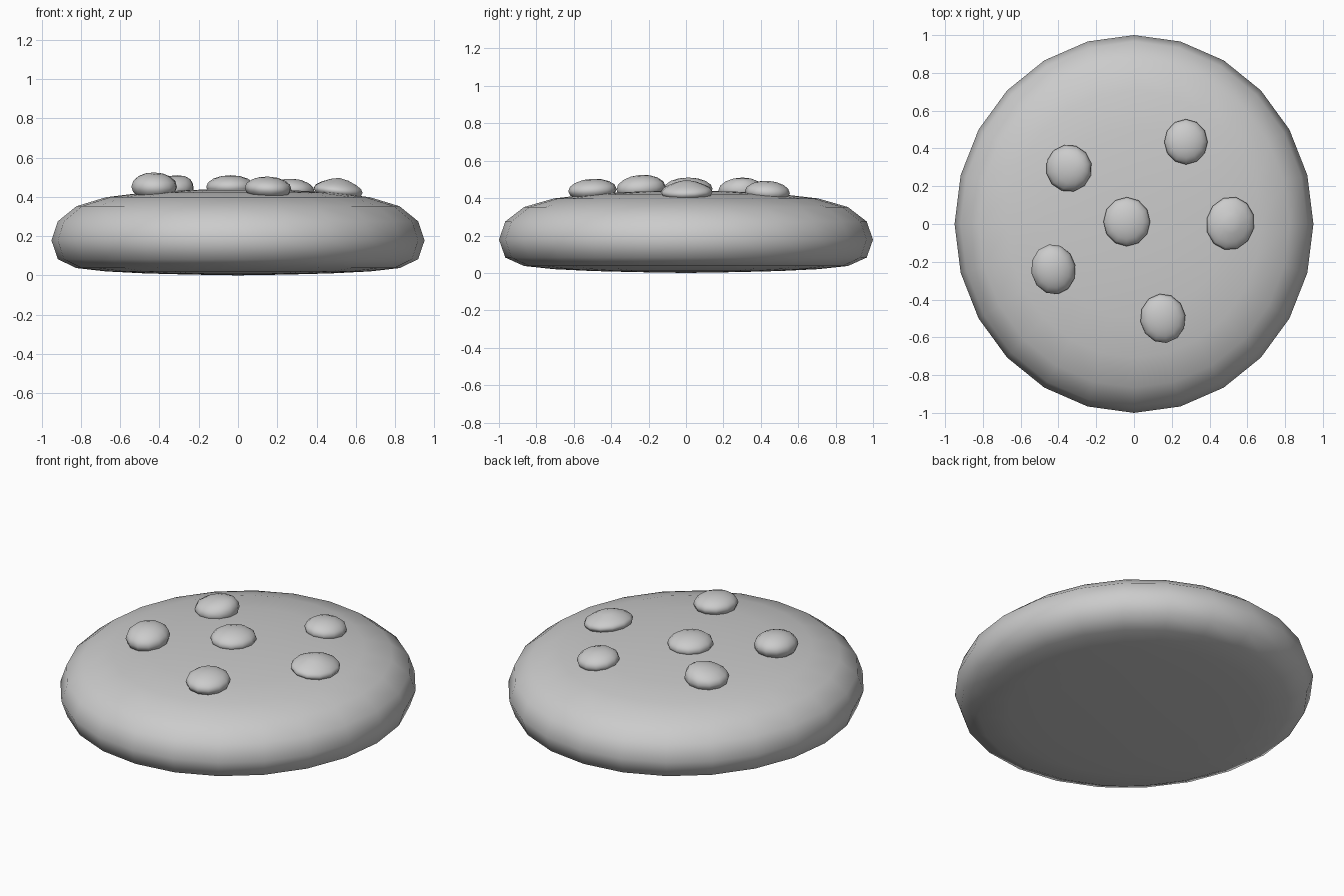
import bpy
from math import sin, cos, pi, radians

cube = bpy.data.objects.get("Cube")
if cube:
    bpy.data.objects.remove(cube, do_unlink=True)

grey = bpy.data.materials.new("plain_grey")
grey.use_nodes = True
grey.diffuse_color = (0.6, 0.6, 0.6, 1)
grey.node_tree.nodes["Principled BSDF"].inputs["Base Color"].default_value = (0.6, 0.6, 0.6, 1)


def ball(name, sides, rings, location, scale, tilt=(0, 0, 0)):
    """Smooth ellipsoid placed with a tilt in degrees."""
    bpy.ops.mesh.primitive_uv_sphere_add(segments=sides, ring_count=rings, radius=1, location=location)
    obj = bpy.context.object
    obj.name = name
    obj.scale = scale
    obj.rotation_euler = [radians(a) for a in tilt]
    obj.data.materials.append(grey)
    bpy.ops.object.shade_smooth()
    return obj


# Cookie body: flattened ball with a domed top and a nearly flat base
body = ball("cookie_body", 24, 12, (0, 0, 0), (0.95, 1, 1))
heights = [0, 0.004, 0.01, 0.02, 0.037, 0.082, 0.178, 0.275, 0.352, 0.398, 0.422, 0.435, 0.44]
for v in body.data.vertices:
    ring = min(range(13), key=lambda i: abs(v.co.z - sin((i - 6) * pi / 12)))
    v.co.z = heights[ring]

# Chips: x, y, centre height, half widths, half height, tilt, peak shift, pointedness
chips = [
    (-0.345, 0.295, 0.44, 0.122, 0.125, 0.07, (0, 0, 12), 0.3, 0),
    (0.275, 0.435, 0.432, 0.115, 0.12, 0.06, (-3, 3, 0), 0, 0),
    (-0.038, 0.012, 0.45, 0.124, 0.13, 0.06, (0, 0, 0), 0, 0),
    (0.51, 0.003, 0.432, 0.128, 0.142, 0.05, (0, 6, -12), 0, 0.3),
    (-0.427, -0.24, 0.452, 0.118, 0.134, 0.072, (4, 0, 10), 0, 0),
    (0.153, -0.5, 0.443, 0.12, 0.131, 0.06, (3, 2, 8), 0, 0),
]
for i, (x, y, z, rx, ry, rz, tilt, shift, point) in enumerate(chips):
    chip = ball(f"chip_{i + 1}", 12, 8, (x, y, z), (rx, ry, rz), tilt)
    for v in chip.data.vertices:
        up = max(v.co.z, 0)
        v.co.x += shift * up ** 2
        v.co.z += point * up ** 8
